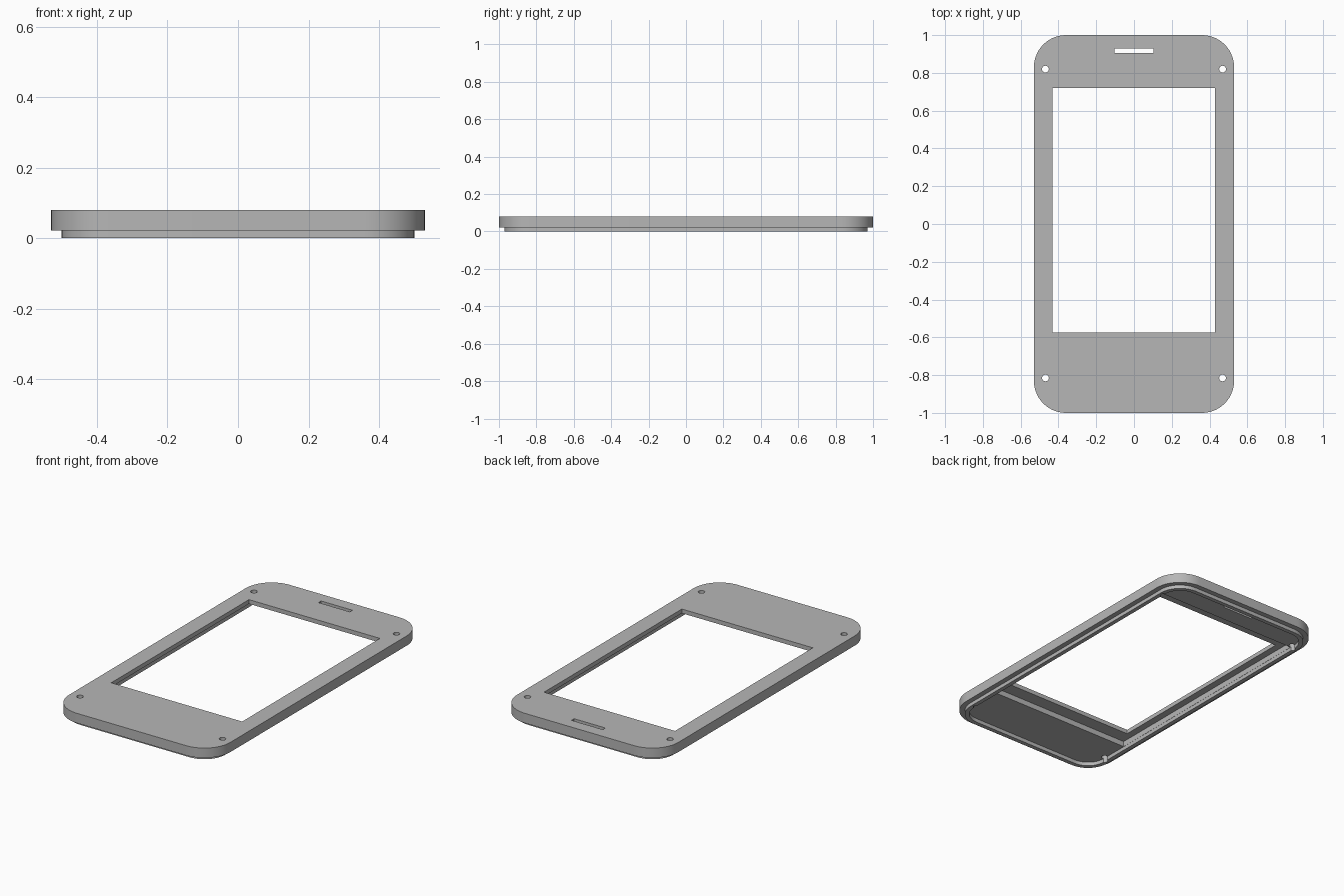
import bpy, bmesh
from math import cos, sin, pi, radians

cube = bpy.data.objects.get("Cube")
if cube:
    bpy.data.objects.remove(cube, do_unlink=True)

grey = bpy.data.materials.new("plain_grey")
grey.use_nodes = True
colour = (0.47, 0.47, 0.47, 1)
grey.diffuse_color = colour
grey.node_tree.nodes["Principled BSDF"].inputs["Base Color"].default_value = colour

BACK_EDGE = 0.022    # height where the stepped lip meets the body
RECESS_TOP = 0.055   # underside of the thin frame around the window
TOP = 0.08


def rounded(hx, hy, r, steps=14):
    """Outline of a rounded rectangle, counter-clockwise."""
    pts = []
    for i, (sx, sy) in enumerate([(1, 1), (-1, 1), (-1, -1), (1, -1)]):
        for k in range(steps + 1):
            a = (i + k / steps) * pi / 2
            pts.append((sx * (hx - r) + r * cos(a), sy * (hy - r) + r * sin(a)))
    return pts


def rect(x0, x1, y0, y1):
    return [(x0, y0), (x1, y0), (x1, y1), (x0, y1)]


def circle(x, y, r, steps=20):
    return [(x + r * cos(2 * pi * k / steps), y + r * sin(2 * pi * k / steps))
            for k in range(steps)]


def prism(name, outline, z0, z1):
    """Extrude an outline from z0 to z1."""
    bm = bmesh.new()
    base = bm.faces.new([bm.verts.new((x, y, z0)) for x, y in outline])
    out = bmesh.ops.extrude_face_region(bm, geom=[base])
    for v in out["geom"]:
        if isinstance(v, bmesh.types.BMVert):
            v.co.z = z1
    bmesh.ops.recalc_face_normals(bm, faces=bm.faces)
    mesh = bpy.data.meshes.new(name)
    bm.to_mesh(mesh)
    bm.free()
    mesh.materials.append(grey)
    ob = bpy.data.objects.new(name, mesh)
    bpy.context.scene.collection.objects.link(ob)
    return ob


def combine(target, tool, operation):
    """Apply a boolean and discard the tool."""
    mod = target.modifiers.new(tool.name, 'BOOLEAN')
    mod.operation = operation
    mod.solver = 'EXACT'
    mod.object = tool
    bpy.context.view_layer.objects.active = target
    bpy.ops.object.modifier_apply(modifier=mod.name)
    bpy.data.objects.remove(tool, do_unlink=True)


# Body with a narrower lip stepping out of its underside
frame = prism("faceplate", rounded(0.53, 1.0, 0.17), BACK_EDGE, TOP)
combine(frame, prism("lip", rounded(0.5, 0.97, 0.14), 0, 0.04), 'UNION')

# Shallow pocket inside the lip, then the deeper screen recess
combine(frame, prism("pocket", rounded(0.475, 0.945, 0.115), -0.1, BACK_EDGE + 0.0005),
        'DIFFERENCE')
combine(frame, prism("recess", rect(-0.474, 0.474, -0.655, 0.8), -0.1, RECESS_TOP),
        'DIFFERENCE')

# Window and speaker slot
combine(frame, prism("window", rect(-0.432, 0.43, -0.575, 0.72), -0.1, 0.2), 'DIFFERENCE')
combine(frame, prism("slot", rect(-0.103, 0.103, 0.904, 0.929), -0.1, 0.2), 'DIFFERENCE')

# Corner screw holes
for x in (-0.469, 0.469):
    for y in (-0.815, 0.82):
        combine(frame, prism("hole", circle(x, y, 0.018), -0.1, 0.2), 'DIFFERENCE')

# Smooth corners, sharp rims
bpy.ops.object.select_all(action='DESELECT')
frame.select_set(True)
bpy.context.view_layer.objects.active = frame
bpy.ops.object.shade_smooth_by_angle(angle=radians(30))
